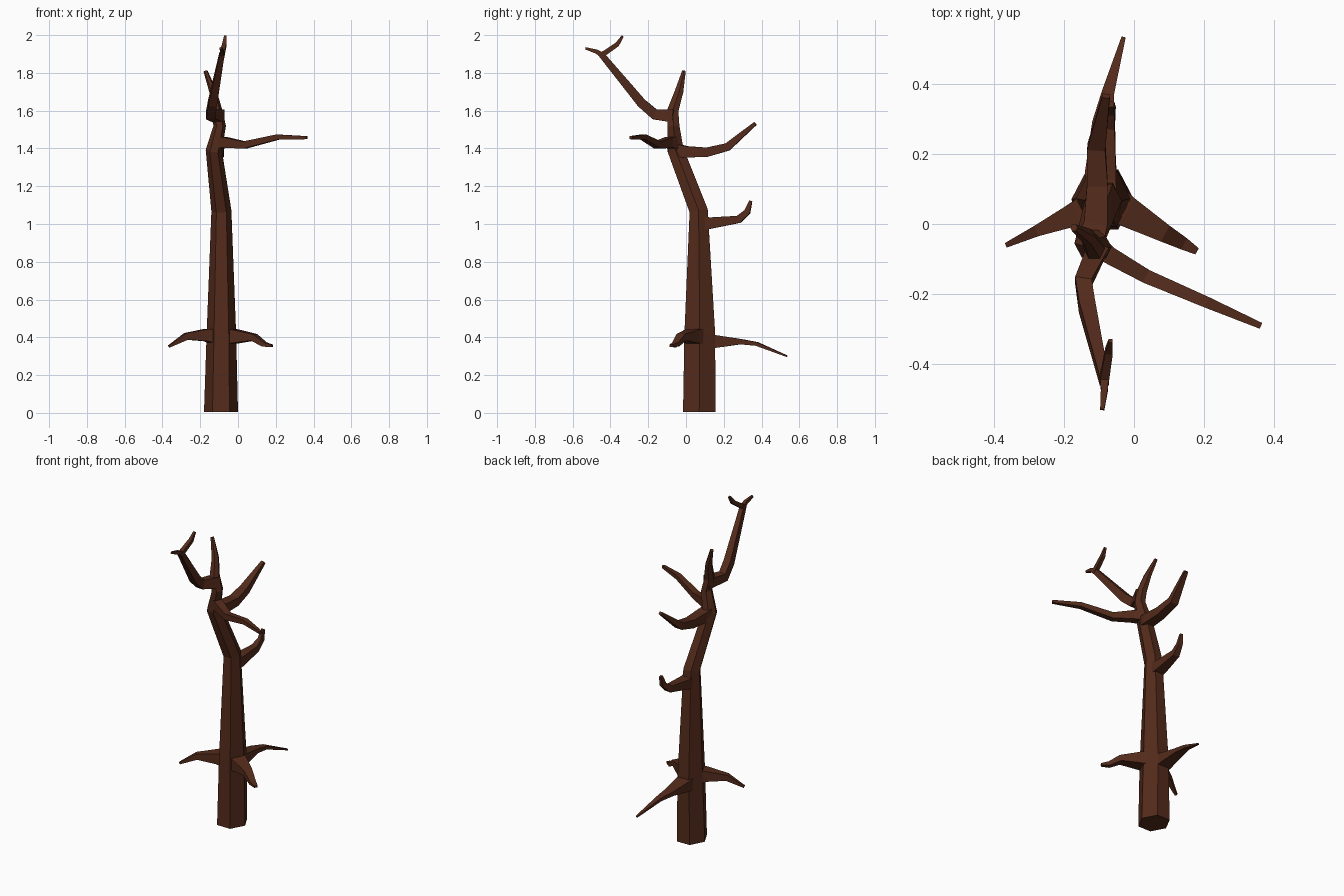
import bpy
import bmesh
import math
from mathutils import Vector

bark = bpy.data.materials.new("bark")
bark.diffuse_color = (0.088, 0.024, 0.011, 1)


def limb(name, path, sides=4, ref=None):
    """Faceted tapering tube; each path entry is x, y, z, half width, half height."""
    pts = [Vector(p[:3]) for p in path]
    bm = bmesh.new()
    rings = []
    phase = math.pi / 4 if sides == 4 else 0
    grow = math.sqrt(2) if sides == 4 else 1
    for i, p in enumerate(pts):
        a, b = pts[max(i - 1, 0)], pts[min(i + 1, len(pts) - 1)]
        t = (p - a).normalized() + (b - p).normalized()
        t.normalize()
        # width axis: horizontal and across the limb unless given
        u = Vector(ref) if ref else t.cross(Vector((0, 0, 1)))
        u = (u - t * u.dot(t)).normalized()
        v = t.cross(u)
        w, h = path[i][3] * grow, path[i][4] * grow
        ring = []
        for k in range(sides):
            ang = phase + 2 * math.pi * k / sides
            ring.append(bm.verts.new(p + u * w * math.cos(ang) + v * h * math.sin(ang)))
        rings.append(ring)
    for r0, r1 in zip(rings, rings[1:]):
        for k in range(sides):
            n = (k + 1) % sides
            bm.faces.new((r0[k], r0[n], r1[n], r1[k]))
    bm.faces.new(rings[0][::-1])
    bm.faces.new(rings[-1])
    bmesh.ops.recalc_face_normals(bm, faces=bm.faces)
    mesh = bpy.data.meshes.new(name)
    bm.to_mesh(mesh)
    bm.free()
    mesh.materials.append(bark)
    bpy.context.collection.objects.link(bpy.data.objects.new(name, mesh))


# Six-sided trunk, bending forward and ending in the upright top twig
limb("trunk", [
    (-0.09, 0.07, 0.005, 0.09, 0.099), (-0.088, 0.073, 0.42, 0.078, 0.094),
    (-0.088, 0.067, 1.07, 0.053, 0.056), (-0.128, -0.055, 1.39, 0.043, 0.049),
    (-0.097, -0.067, 1.52, 0.033, 0.037), (-0.114, -0.07, 1.6, 0.031, 0.034),
    (-0.132, -0.037, 1.7, 0.02, 0.026), (-0.172, -0.011, 1.81, 0.011, 0.011)],
    sides=6, ref=(1, 0, 0))

# Tall forward branch with its forked end
limb("forward_branch", [
    (-0.1, -0.06, 1.57, 0.03, 0.034), (-0.145, -0.165, 1.58, 0.024, 0.027),
    (-0.135, -0.235, 1.64, 0.023, 0.025), (-0.085, -0.45, 1.9, 0.013, 0.016)],
    ref=(1, 0, 0))
limb("forward_fork_front", [
    (-0.085, -0.435, 1.89, 0.013, 0.014), (-0.085, -0.475, 1.913, 0.01, 0.011),
    (-0.091, -0.532, 1.93, 0.006, 0.006)], ref=(1, 0, 0))
limb("forward_fork_back", [
    (-0.085, -0.445, 1.895, 0.013, 0.014), (-0.072, -0.365, 1.95, 0.011, 0.012),
    (-0.067, -0.335, 1.995, 0.006, 0.006)], ref=(1, 0, 0))

# Upper side and rear branches
limb("upper_right_branch", [
    (-0.11, -0.06, 1.43, 0.03, 0.034), (-0.07, -0.09, 1.432, 0.025, 0.028),
    (0.035, -0.15, 1.418, 0.02, 0.019), (0.21, -0.225, 1.46, 0.016, 0.014),
    (0.364, -0.292, 1.457, 0.009, 0.008)])
limb("upper_back_branch", [
    (-0.125, -0.05, 1.39, 0.037, 0.034), (-0.11, 0.0, 1.382, 0.034, 0.03),
    (-0.105, 0.11, 1.38, 0.03, 0.025), (-0.108, 0.22, 1.408, 0.026, 0.021),
    (-0.08, 0.367, 1.532, 0.011, 0.009)])
limb("middle_back_branch", [
    (-0.088, 0.07, 1.005, 0.038, 0.036), (-0.085, 0.13, 1.005, 0.034, 0.03),
    (-0.075, 0.28, 1.025, 0.02, 0.02), (-0.067, 0.325, 1.065, 0.013, 0.016),
    (-0.065, 0.343, 1.122, 0.008, 0.008)])

# Three low drooping branches
limb("low_left_branch", [
    (-0.1, 0.06, 0.4, 0.05, 0.045), (-0.165, 0.03, 0.412, 0.035, 0.033),
    (-0.275, -0.018, 0.405, 0.016, 0.018), (-0.365, -0.06, 0.352, 0.007, 0.006)])
limb("low_right_branch", [
    (-0.07, 0.07, 0.405, 0.05, 0.042), (-0.02, 0.035, 0.405, 0.044, 0.037),
    (0.085, -0.025, 0.4, 0.026, 0.018), (0.14, -0.055, 0.362, 0.018, 0.012),
    (0.18, -0.078, 0.355, 0.01, 0.006)])
limb("low_back_branch", [
    (-0.09, 0.1, 0.378, 0.05, 0.04), (-0.095, 0.155, 0.378, 0.045, 0.034),
    (-0.09, 0.29, 0.377, 0.03, 0.014), (-0.075, 0.375, 0.365, 0.018, 0.01),
    (-0.03, 0.535, 0.3, 0.006, 0.004)])
